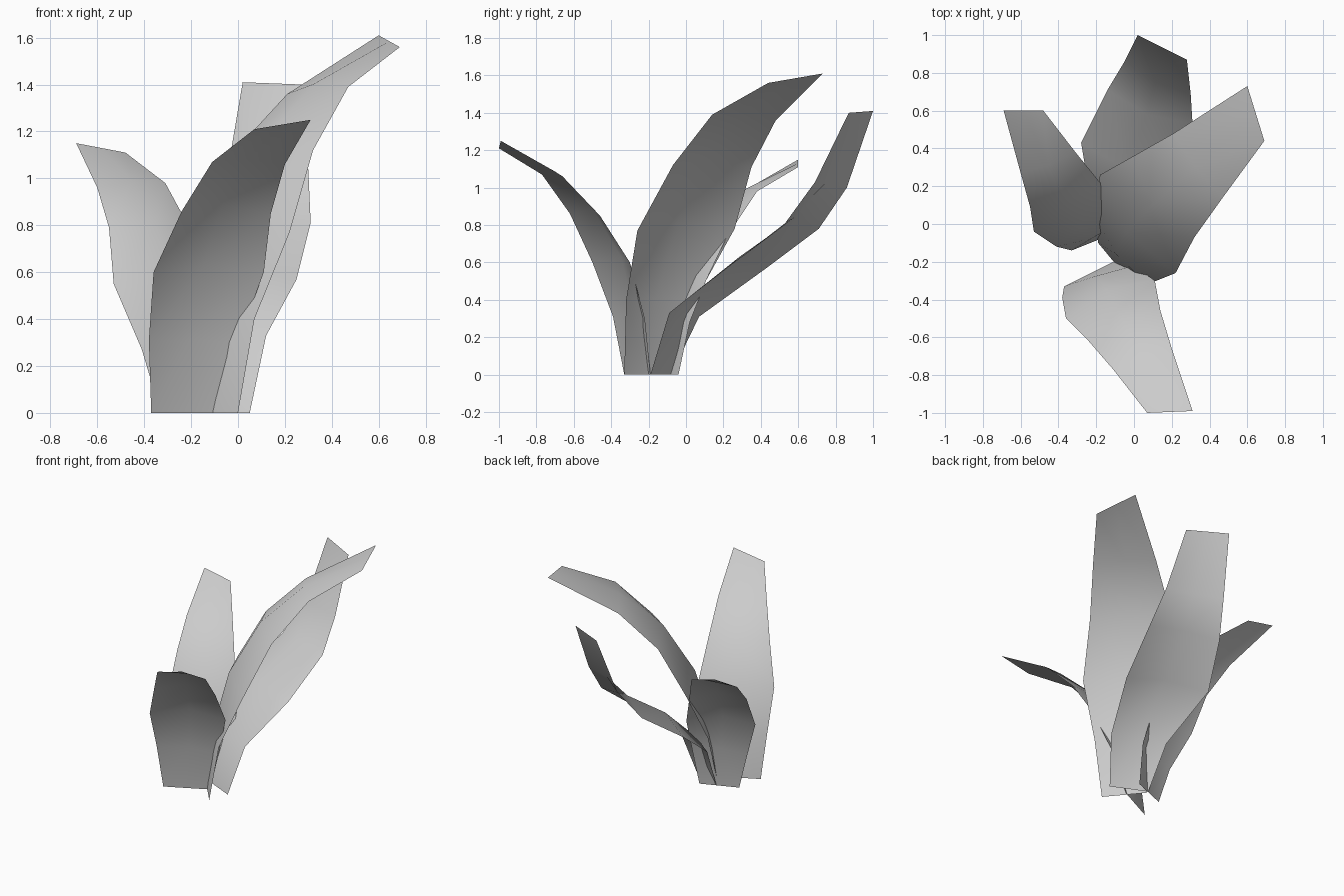
import bpy
import bmesh
import math
from mathutils import Vector

default_cube = bpy.data.objects.get("Cube")
if default_cube:
    bpy.data.objects.remove(default_cube, do_unlink=True)

BULGE = 0.135  # height of the raised midrib as a share of the blade width


def make_material(name, colour):
    material = bpy.data.materials.new(name)
    material.use_nodes = True
    material.diffuse_color = colour
    material.node_tree.nodes["Principled BSDF"].inputs["Base Color"].default_value = colour
    return material


leaf_grey = make_material("leaf grey", (0.6, 0.6, 0.6, 1))


def raised_midrib(first, second):
    """Middle line of a blade, lifted off its upper side between base and tip."""
    centre = [(a + b) / 2 for a, b in zip(first, second)]
    last = len(centre) - 1
    midrib = []
    for i, point in enumerate(centre):
        across = second[i] - first[i]
        along = centre[min(i + 1, last)] - centre[max(i - 1, 0)]
        normal = across.cross(along).normalized()
        if normal.z < 0:
            normal.negate()
        lift = BULGE * across.length * math.sin(math.pi * i / last)
        midrib.append(point + normal * lift)
    return midrib


def make_leaf(name, first_edge, second_edge):
    """Loft a thin blade from base to tip between its two long edges."""
    first = [Vector(p) for p in first_edge]
    second = [Vector(p) for p in second_edge]
    lines = zip(first, raised_midrib(first, second), second)
    mesh = bpy.data.meshes.new(name)
    leaf = bpy.data.objects.new(name, mesh)
    bpy.context.collection.objects.link(leaf)
    bm = bmesh.new()
    rows = [[bm.verts.new(p) for p in row] for row in lines]
    for lower, upper in zip(rows, rows[1:]):
        for i in range(len(lower) - 1):
            face = bm.faces.new((lower[i], lower[i + 1], upper[i + 1], upper[i]))
            face.smooth = True
    bm.to_mesh(mesh)
    bm.free()
    mesh.materials.append(leaf_grey)
    return leaf


# Front leaf, arching forwards
make_leaf(
    "front_leaf",
    [(-.37, -.33, 0), (-.38, -.39, .31), (-.36, -.5, .6),
     (-.24, -.62, .86), (-.11, -.77, 1.07), (.07, -1, 1.21)],
    [(-.09, -.19, 0), (0, -.22, .3), (.11, -.3, .6),
     (.14, -.46, .85), (.2, -.66, 1.06), (.31, -.99, 1.25)],
)

# Tall leaf, arching to the left and back
make_leaf(
    "tall_left_leaf",
    [(-.19, -.1, 0), (-.21, .05, .4), (-.18, .26, .78),
     (-.02, .35, 1.11), (.21, .48, 1.36), (.6, .73, 1.61)],
    [(0, -.33, 0), (.07, -.32, .4), (.22, -.26, .77),
     (.32, -.07, 1.12), (.47, .14, 1.39), (.69, .44, 1.56)],
)

# Back leaf, leaning far out before it turns up
make_leaf(
    "back_leaf",
    [(.05, -.19, 0), (.12, -.09, .33), (.25, .22, .57),
     (.31, .53, .81), (.3, .69, 1.03), (.28, .87, 1.4)],
    [(-.19, -.08, 0), (-.22, .07, .31), (-.28, .43, .57),
     (-.14, .71, .78), (-.05, .86, 1), (.02, 1, 1.41)],
)

# Short leaf, curling to the right and back
make_leaf(
    "short_right_leaf",
    [(-.33, -.14, 0), (-.41, -.12, .27), (-.53, -.04, .55),
     (-.55, .09, .79), (-.6, .27, .96), (-.69, .6, 1.15)],
    [(-.08, -.04, 0), (-.06, .02, .28), (-.08, .11, .51),
     (-.18, .22, .74), (-.31, .38, .98), (-.48, .6, 1.11)],
)
